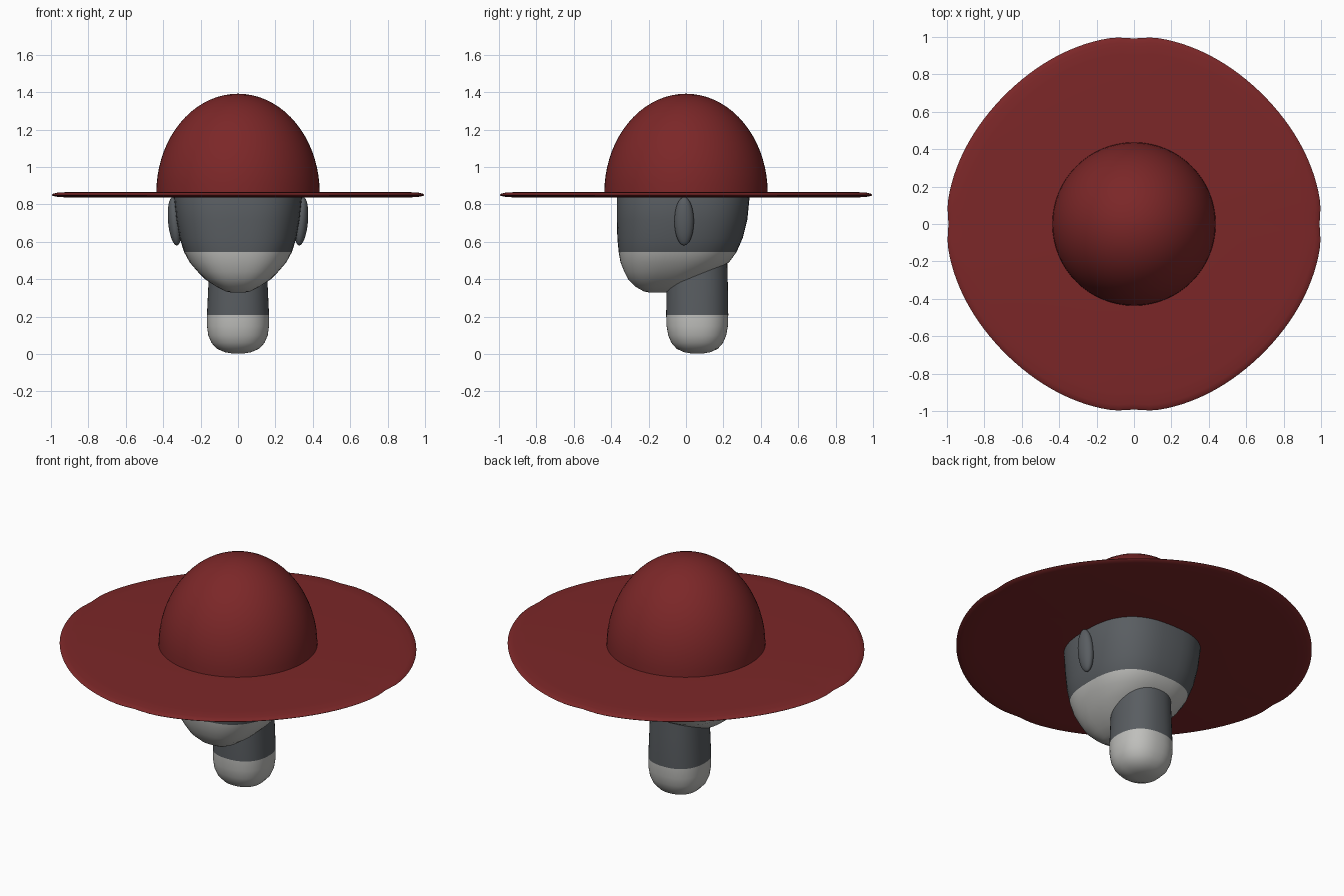
import bpy, bmesh
from math import sin, cos, pi, exp, copysign, radians, sqrt

cube = bpy.data.objects.get("Cube")
if cube:
    bpy.data.objects.remove(cube)


def material(name, rgb):
    mat = bpy.data.materials.new(name)
    mat.use_nodes = True
    mat.diffuse_color = (*rgb, 1)
    mat.node_tree.nodes["Principled BSDF"].inputs["Base Color"].default_value = (*rgb, 1)
    return mat


RED = material("dark red", (0.20, 0.02, 0.021))
DARK = material("dark grey", (0.10, 0.11, 0.12))
LIGHT = material("light grey", (0.52, 0.52, 0.50))


def finish(name, bm, mats, split=None):
    """Make a smooth object; faces above the split height use the second material."""
    bmesh.ops.recalc_face_normals(bm, faces=bm.faces)
    for f in bm.faces:
        f.smooth = True
        if split is not None and f.calc_center_median().z > split:
            f.material_index = 1
    mesh = bpy.data.meshes.new(name)
    bm.to_mesh(mesh)
    bm.free()
    mesh.set_sharp_from_angle(angle=radians(50))
    for m in mats:
        mesh.materials.append(m)
    obj = bpy.data.objects.new(name, mesh)
    bpy.context.collection.objects.link(obj)
    return obj


def loft(name, rings, mats, split=None):
    """Skin closed rings of points and cap both ends."""
    bm = bmesh.new()
    loops = [[bm.verts.new(p) for p in ring] for ring in rings]
    n = len(loops[0])
    for a, b in zip(loops, loops[1:]):
        for i in range(n):
            j = (i + 1) % n
            bm.faces.new((a[i], a[j], b[j], b[i]))
    bm.faces.new(loops[0])
    bm.faces.new(loops[-1])
    return finish(name, bm, mats, split)


def section(z, front, back, width, power, n=48):
    """Rounded-square cross-section at height z."""
    def bend(v):
        return copysign(abs(v) ** (2 / power), v)
    mid, half = (front + back) / 2, (back - front) / 2
    angles = [2 * pi * i / n for i in range(n)]
    return [(width * bend(cos(t)), mid + half * bend(sin(t)), z) for t in angles]


# Head: height, front, back, half width
head = [
    (.328, -.19, -.12, .03), (.335, -.225, -.08, .065), (.36, -.27, 0, .115),
    (.40, -.31, .08, .175), (.44, -.33, .15, .215), (.49, -.35, .23, .258),
    (.545, -.36, .27, .288), (.62, -.367, .303, .312), (.72, -.37, .328, .33),
    (.84, -.37, .34, .342), (1.0, -.32, .30, .30), (1.15, -.2, .19, .18),
]
loft("head", [section(*r, 2.6) for r in head], [LIGHT, DARK], .545)

# Neck with a rounded foot: height, half depth, half width
neck = [
    (.004, .035, .035), (.01, .07, .07), (.028, .11, .112), (.06, .138, .142),
    (.10, .155, .159), (.15, .164, .166), (.21, .166, .166), (.40, .163, .157),
    (.57, .158, .152),
]
loft("neck", [section(z, .06 - d, .06 + d, w, 2.3) for z, d, w in neck], [LIGHT, DARK], .21)

# Ears: flat ovals on both sides, leaning outward at the top
for side, name in ((1, "left_ear"), (-1, "right_ear")):
    bm = bmesh.new()
    bmesh.ops.create_uvsphere(bm, u_segments=24, v_segments=16, radius=1)
    ear = finish(name, bm, [DARK])
    ear.scale = (.036, .052, .13)
    ear.location = (side * .338, -.01, .71)
    ear.rotation_euler = (0, side * radians(5), 0)


# Hat brim: wide thin disc, slightly uneven, with a small dip on each axis
def brim_ring(f, z, n=144):
    pts = []
    for i in range(n):
        t = 2 * pi * i / n
        off_axis = (t + pi / 4) % (pi / 2) - pi / 4
        r = f * (.99 + .014 * cos(4 * t) - .012 * exp(-(off_axis / .07) ** 2))
        pts.append((r * cos(t), r * sin(t), z))
    return pts


brim = [(.3, .836), (.9, .836), (.97, .841), (.993, .846), (1, .851),
        (.993, .857), (.97, .863), (.9, .867), (.3, .867)]
loft("hat_brim", [brim_ring(f, z) for f, z in brim], [RED])

# Hat crown: half of a tall ellipsoid
steps = 18
crown = []
for k in range(steps):
    h = sin(k / steps * pi / 2)
    r = .437 * sqrt(1 - h * h)
    crown.append(section(.86 + .532 * h, -r, r, r, 2, 64))
crown.append(section(.86 + .532, -.004, .004, .004, 2, 64))
loft("hat_crown", crown, [RED])
